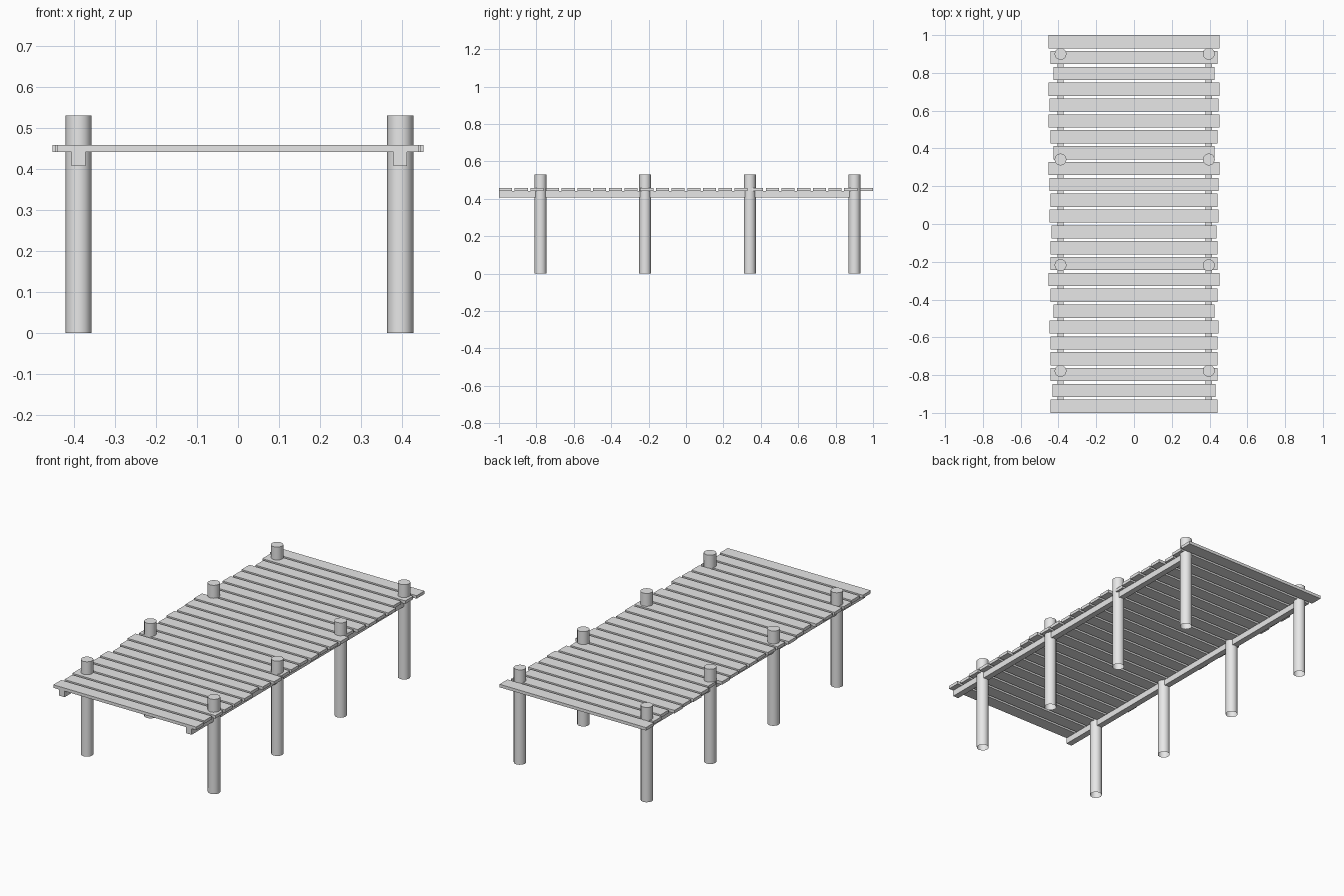
import bpy
import bmesh
from mathutils import Matrix

cube = bpy.data.objects.get("Cube")
if cube:
    bpy.data.objects.remove(cube, do_unlink=True)

# Single weathered grey for all the timber
grey = bpy.data.materials.new("grey_wood")
grey.use_nodes = True
colour = (0.8, 0.8, 0.8, 1)
grey.diffuse_color = colour
grey.node_tree.nodes["Principled BSDF"].inputs["Base Color"].default_value = colour


def finish(name, bm):
    mesh = bpy.data.meshes.new(name)
    bm.to_mesh(mesh)
    bm.free()
    mesh.materials.append(grey)
    obj = bpy.data.objects.new(name, mesh)
    bpy.context.collection.objects.link(obj)
    return obj


def box(name, low, high):
    size = [b - a for a, b in zip(low, high)]
    centre = [(a + b) / 2 for a, b in zip(low, high)]
    bm = bmesh.new()
    bmesh.ops.create_cube(bm, size=1, matrix=Matrix.Translation(centre) @ Matrix.Diagonal((*size, 1)))
    return finish(name, bm)


def post(name, x, y, radius=0.032, height=0.53):
    bm = bmesh.new()
    bmesh.ops.create_cone(bm, cap_ends=True, segments=12, radius1=radius, radius2=radius,
                          depth=height, matrix=Matrix.Translation((x, y, height / 2)))
    bm.normal_update()
    # Open foot, smooth sides, flat top
    foot = [f for f in bm.faces if f.normal.z < -0.9]
    bmesh.ops.delete(bm, geom=foot, context='FACES_ONLY')
    for f in bm.faces:
        f.smooth = abs(f.normal.z) < 0.5
    return finish(name, bm)


# Deck planks of uneven length, from back to front
half_lengths = [0.453, 0.442, 0.426, 0.453, 0.447, 0.453, 0.442, 0.426,
                0.453, 0.447, 0.442, 0.447, 0.437, 0.442, 0.442, 0.453,
                0.442, 0.426, 0.447, 0.442, 0.442, 0.442, 0.432, 0.442]
WIDTH = 0.07
pitch = (2 - WIDTH) / (len(half_lengths) - 1)
for i, half in enumerate(half_lengths):
    back = 1 - i * pitch
    box(f"plank_{i + 1}", (-half, back - WIDTH, 0.441), (half, back, 0.458))

# Long beams under the deck and the posts that carry them
for side, x in (("right", -0.389), ("left", 0.396)):
    box(f"{side}_beam", (x - 0.017, -1, 0.407), (x + 0.017, 0.915, 0.441))
    for n in range(4):
        post(f"{side}_post_{n + 1}", x, 0.901 - n * 0.5595)
